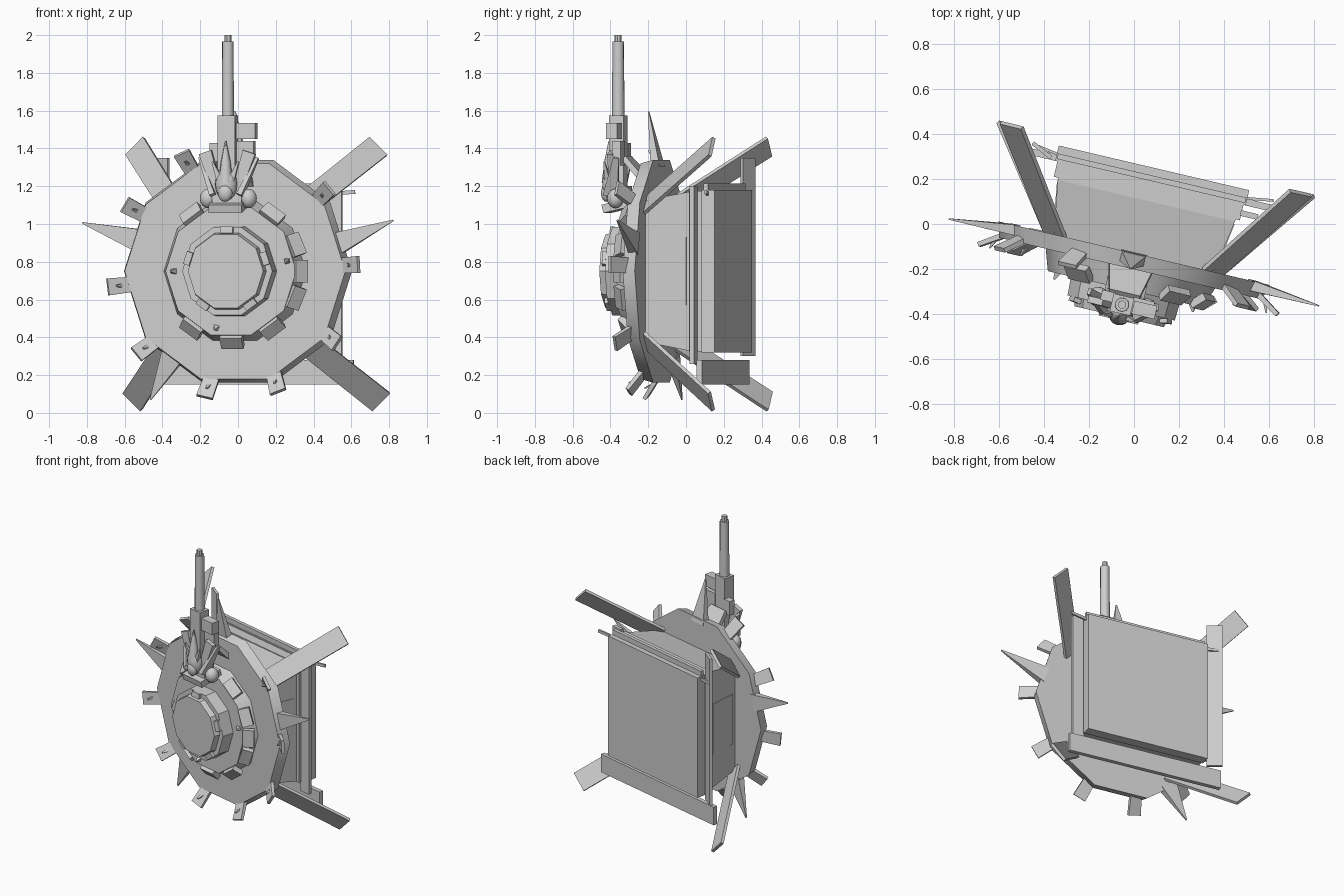
import bpy, bmesh, math
from mathutils import Vector, Matrix

if "Cube" in bpy.data.objects:
    bpy.data.objects.remove(bpy.data.objects["Cube"])

grey = bpy.data.materials.new("light_grey")
grey.diffuse_color = (0.62, 0.62, 0.62, 1)
grey.use_nodes = True
grey.node_tree.nodes["Principled BSDF"].inputs["Base Color"].default_value = grey.diffuse_color

# Local frame: x along the disc, y backwards along its axle, z up, origin at disc centre
FRAME = Matrix.Translation((0, -0.13, 0.75)) @ Matrix.Rotation(math.radians(-13.2), 4, 'Z')


def finish(name, bm, angle=None):
    bmesh.ops.recalc_face_normals(bm, faces=bm.faces)
    me = bpy.data.meshes.new(name)
    bm.to_mesh(me)
    bm.free()
    me.materials.append(grey)
    ob = bpy.data.objects.new(name, me)
    bpy.context.collection.objects.link(ob)
    ob.matrix_world = FRAME
    if angle:
        bpy.context.view_layer.objects.active = ob
        ob.select_set(True)
        bpy.ops.object.shade_smooth_by_angle(angle=math.radians(angle))
        ob.select_set(False)
    return ob


def loft(name, loops, angle=None):
    """Skin a list of point loops and cap both ends."""
    bm = bmesh.new()
    rings = [[bm.verts.new(p) for p in loop] for loop in loops]
    n = len(rings[0])
    for a, b in zip(rings, rings[1:]):
        for i in range(n):
            j = (i + 1) % n
            bm.faces.new((a[i], a[j], b[j], b[i]))
    bm.faces.new(rings[0])
    bm.faces.new(rings[-1])
    return finish(name, bm, angle)


def turned(name, prof, n=10, axis='y', centre=(0, 0, 0), angle=None):
    """Turned solid: prof is a list of (position along axis, radius)."""
    loops = []
    for d, r in prof:
        loop = []
        for i in range(n):
            a = math.tau * i / n
            c, s = r * math.cos(a), r * math.sin(a)
            loop.append(Vector(centre) + Vector((c, d, s) if axis == 'y' else (c, s, d)))
        loops.append(loop)
    return loft(name, loops, angle)


def box(name, lo, hi):
    x0, y0, z0 = lo
    x1, y1, z1 = hi
    return loft(name, [[(x0, y0, z), (x1, y0, z), (x1, y1, z), (x0, y1, z)] for z in (z0, z1)])


def beam(name, p0, p1, side, w0, w1, t0, t1=None):
    """Straight plate from p0 to p1; side is the width direction."""
    p0, p1 = Vector(p0), Vector(p1)
    d = (p1 - p0).normalized()
    s = Vector(side)
    s = (s - d * s.dot(d)).normalized()
    n = d.cross(s)
    t1 = t0 if t1 is None else t1
    return loft(name, [[p + s * w * a / 2 + n * t * b / 2
                        for a, b in ((-1, -1), (1, -1), (1, 1), (-1, 1))]
                       for p, w, t in ((p0, w0, t0), (p1, w1, t1))])


def ball(name, c, r, scale=(1, 1, 1)):
    bm = bmesh.new()
    bmesh.ops.create_uvsphere(bm, u_segments=12, v_segments=8, radius=r)
    bmesh.ops.scale(bm, vec=scale, verts=bm.verts)
    bmesh.ops.translate(bm, vec=c, verts=bm.verts)
    return finish(name, bm, 60)


def polar(deg, r, y):
    a = math.radians(deg)
    return Vector((r * math.cos(a), y, r * math.sin(a)))


def tangent(deg):
    return polar(deg + 90, 1, 0)


# Main disc, raised ring and hub
turned("main_disc", [(0, 0.62), (-0.07, 0.60)], angle=40)
turned("raised_ring", [(-0.06, 0.39), (-0.165, 0.355)], angle=40)
turned("hub_base", [(-0.15, 0.25), (-0.25, 0.245)])
turned("hub_cap", [(-0.24, 0.215), (-0.29, 0.205)])

# Tapered body behind the disc, with back plate and stepped side panels
loft("rear_body", [[(-u, y, -w), (u, y, -w), (u, y, w), (-u, y, w)]
                   for y, u, w in ((0, 0.365, 0.375), (0.24, 0.405, 0.42), (0.31, 0.405, 0.42))])
box("back_plate", (-0.435, 0.32, -0.43), (0.435, 0.39, 0.43))
box("plate_lip", (-0.425, 0.25, -0.425), (0.425, 0.33, 0.425))
for s in (-1, 1):
    beam("side_panel", (s * 0.37, 0.03, 0), (s * 0.4, 0.23, 0), (0, 0, 1), 0.36, 0.36, 0.012)

# Boards framing the back plate
box("bottom_board", (-0.55, 0.32, -0.60), (0.55, 0.35, -0.47))
box("top_board", (-0.43, 0.33, 0.425), (0.43, 0.355, 0.465))
beam("left_board", (-0.503, 0.352, -0.45), (-0.503, 0.352, 0.60), (-0.9, 0.43, 0), 0.105, 0.105, 0.018)
box("right_board", (0.42, 0.27, -0.49), (0.50, 0.295, 0.45))
for s in (-1, 1):
    beam("board_strut", (s * 0.42, 0.35, 0.41), (s * 0.55, 0.37, 0.42), (0, 0, 1), 0.02, 0.02, 0.012)

# Four long fins sweeping outward and back from the corners
for sx in (-1, 1):
    for sz in (-1, 1):
        tip = 0.675 if sz < 0 else 0.66
        beam("corner_fin", (sx * 0.36, 0.0, sz * 0.36 - 0.01), (sx * tip, 0.43, sz * 0.675 - 0.015),
             (sx, 0, -sz), 0.13, 0.135, 0.02)

# Pointed spikes on the rim
for deg, r, tip_deg, tip_r, y in ((15, 0.56, 17.5, 0.895, -0.04), (163, 0.56, 163, 0.875, -0.04),
                                  (90, 0.55, 90, 0.845, -0.07), (232, 0.57, 235, 0.83, 0.0)):
    beam("rim_spike", polar(deg, r, -0.02), polar(tip_deg, tip_r, y), tangent(deg), 0.12, 0.008, 0.05, 0.006)

# Small plates flaring forward around the rim
for deg in (3, 40, 114, 149, 187, 220, 257, 291, 326):
    beam("rim_tab", polar(deg, 0.57, -0.045), polar(deg, 0.685, -0.12), tangent(deg), 0.08, 0.09, 0.025, 0.02)
    beam("rim_tab_peg", polar(deg, 0.62, -0.085), polar(deg, 0.635, -0.125), tangent(deg), 0.022, 0.01, 0.015, 0.006)

# Blocks around the raised ring and small catches on the hub
for deg in (-126, -90, -54, -22, 0, 22, 54, 126):
    beam("ring_block", polar(deg, 0.345, -0.165), polar(deg, 0.40, -0.115), tangent(deg), 0.12, 0.12, 0.035)
for deg in (-54, 18, 90, 162, 234):
    beam("hub_catch", polar(deg, 0.20, -0.265), polar(deg, 0.235, -0.26), tangent(deg), 0.07, 0.07, 0.02)
for deg in (10, 180, 255):
    beam("ring_peg", polar(deg, 0.31, -0.16), polar(deg, 0.32, -0.195), tangent(deg), 0.03, 0.008, 0.03, 0.008)

# Upright gun: square breech, round barrel, narrow muzzle
GUN = (0, -0.235, 0)
box("gun_breech", (-0.047, -0.275, 0.42), (0.047, -0.195, 0.825))
turned("gun_barrel", [(0.80, 0.033), (1.215, 0.031)], 10, 'z', GUN, 40)
turned("gun_muzzle", [(1.21, 0.019), (1.25, 0.019)], 8, 'z', GUN)
box("gun_side_block", (0.05, -0.265, 0.70), (0.155, -0.205, 0.785))
box("gun_side_mount", (0.04, -0.235, 0.56), (0.14, -0.19, 0.69))
box("gun_left_mount", (-0.1, -0.235, 0.58), (-0.04, -0.19, 0.68))
beam("gun_bracket", (0, -0.19, 0.60), (0, -0.06, 0.46), (1, 0, 0), 0.14, 0.2, 0.03)

# Carved figure at the foot of the gun
ball("figure_head", (0.0, -0.275, 0.46), 0.06, (1, 0.75, 1.45))
ball("figure_snout", (0.0, -0.30, 0.415), 0.04, (1, 0.7, 1.2))
turned("figure_horn", [(0.47, 0.04), (0.58, 0.026), (0.69, 0.003)], 8, 'z', (0, -0.285, 0), 50)
beam("figure_foot", (0, -0.30, 0.33), (0, -0.13, 0.37), (1, 0, 0), 0.18, 0.18, 0.045)
box("figure_chest", (-0.08, -0.265, 0.36), (0.08, -0.18, 0.45))
for s in (-1, 1):
    ball("figure_shoulder", (s * 0.11, -0.225, 0.385), 0.045, (1, 1, 1.15))
    beam("figure_wing", (s * 0.05, -0.245, 0.42), (s * 0.12, -0.245, 0.63), (1, 0, 0), 0.05, 0.07, 0.04, 0.03)
    beam("figure_feather", (s * 0.07, -0.26, 0.40), (s * 0.155, -0.21, 0.60), (0, 1, 0), 0.08, 0.03, 0.03, 0.015)
    beam("figure_ear", (s * 0.03, -0.285, 0.48), (s * 0.07, -0.295, 0.58), (1, 0, 0), 0.035, 0.008, 0.03, 0.008)
